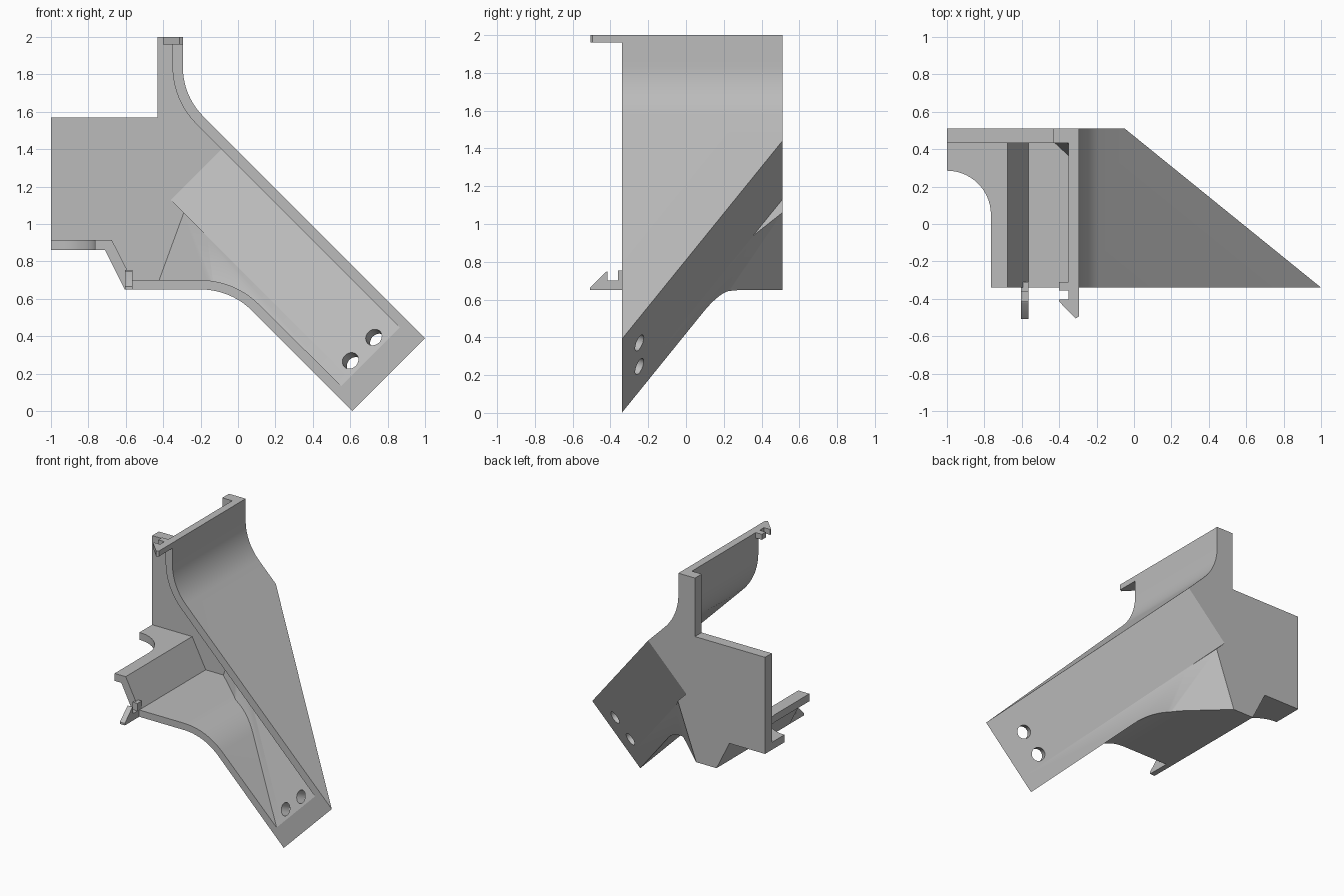
import bpy, bmesh
from math import sin, cos, radians
from mathutils import Vector

if "Cube" in bpy.data.objects:
    bpy.data.objects.remove(bpy.data.objects["Cube"])

FRONT, BACK, WALL = -0.34, 0.51, 0.078

grey = bpy.data.materials.new("plain_grey")
grey.use_nodes = True
grey.diffuse_color = (0.5, 0.5, 0.5, 1)
grey.node_tree.nodes["Principled BSDF"].inputs["Base Color"].default_value = (0.5, 0.5, 0.5, 1)


def make(name, bm):
    bmesh.ops.recalc_face_normals(bm, faces=bm.faces[:])
    mesh = bpy.data.meshes.new(name)
    bm.to_mesh(mesh)
    bm.free()
    mesh.materials.append(grey)
    ob = bpy.data.objects.new(name, mesh)
    bpy.context.collection.objects.link(ob)
    return ob


def prism(name, points, axis, start, end):
    """Extrude a flat outline along one axis."""
    place = {"x": lambda u, v: (start, u, v),
             "y": lambda u, v: (u, start, v),
             "z": lambda u, v: (u, v, start)}[axis]
    bm = bmesh.new()
    face = bm.faces.new([bm.verts.new(place(u, v)) for u, v in points])
    grown = bmesh.ops.extrude_face_region(bm, geom=[face])["geom"]
    shift = Vector([(end - start) * (a == axis) for a in "xyz"])
    bmesh.ops.translate(bm, vec=shift, verts=[g for g in grown if isinstance(g, bmesh.types.BMVert)])
    return make(name, bm)


def half_spaces(name, planes):
    """Large block kept only on the positive side of every plane."""
    bm = bmesh.new()
    bmesh.ops.create_cube(bm, size=6)
    for point, normal in planes:
        cut = bmesh.ops.bisect_plane(bm, geom=bm.verts[:] + bm.edges[:] + bm.faces[:],
                                     plane_co=point, plane_no=normal, clear_inner=True)["geom_cut"]
        bmesh.ops.edgeloop_fill(bm, edges=[g for g in cut if isinstance(g, bmesh.types.BMEdge)])
    return make(name, bm)


def subtract(ob, cutter):
    mod = ob.modifiers.new("cut", "BOOLEAN")
    mod.operation, mod.solver, mod.object = "DIFFERENCE", "EXACT", cutter
    bpy.context.view_layer.objects.active = ob
    bpy.ops.object.modifier_apply(modifier=mod.name)
    bpy.data.objects.remove(cutter)


def arc(cx, cy, r, a0, a1, steps=10):
    angles = [radians(a0 + (a1 - a0) * i / steps) for i in range(steps + 1)]
    return [(cx + r * cos(a), cy + r * sin(a)) for a in angles]


def slope_back(ob, dy):
    """Trim the rear with the slanted plane and the lower corner facet."""
    slant = (Vector((0.61, FRONT + dy, 0)), Vector((0.405, 1, -0.405)))
    ridge = (Vector((0.77, 0, 0)), Vector((1, 0, 1)))
    facet = (Vector((-0.44, BACK + dy, 0.65)), Vector((0.0656, 0.0708, -0.024)))
    subtract(ob, half_spaces("slant_cutter", [slant, ridge]))
    subtract(ob, half_spaces("facet_cutter", [slant, facet]))


# Outer body
upper, lower = (0.08, 1.84), (-0.2, 0.26)
outline = [(-1, 0.86), (-0.71, 0.86), (-0.605, 0.65)]
outline += arc(*lower, 0.39, 90, 45)
outline += [(0.61, 0), (1, 0.39)]
outline += arc(*upper, 0.375, 225, 180)
outline += [(-0.295, 2), (-0.43, 2), (-0.43, 1.57), (-1, 1.57)]
body = prism("chute_body", outline, "y", FRONT, BACK)
slope_back(body, 0)

# Hollow inside, open to the front and the side
hollow = [(-1.2, 0.915), (-0.675, 0.915), (-0.565, 0.7)]
hollow += arc(*lower, 0.44, 90, 45)
hollow += [(0.95, -0.26), (1.3, 0.01)]
hollow += arc(*upper, 0.43, 225, 180)
hollow += [(-0.35, 2.2), (-1.2, 2.2)]
cavity = prism("cavity_cutter", hollow, "y", -0.8, BACK - WALL)
slope_back(cavity, -WALL)
subtract(body, cavity)

# Rounded notch in the side shelf
notch = [(-1.2, -0.6), (-0.765, -0.6)] + arc(-1, 0.05, 0.235, 0, 90, 14) + [(-1.2, 0.285)]
subtract(body, prism("notch_cutter", notch, "z", 0.8, 1))

# Two screw holes, square to the slanted wall
axis = Vector((0.405, 1, -0.405)).normalized()
for x, z in ((0.615, 0.255), (0.74, 0.38)):
    bpy.ops.mesh.primitive_cylinder_add(vertices=32, radius=0.046, depth=0.4,
                                        location=(x, -0.27, z),
                                        rotation=axis.to_track_quat("Z", "Y").to_euler())
    subtract(body, bpy.context.object)

# Snap hooks
top_hook = [(-0.35, -0.31), (-0.4, -0.31), (-0.4, -0.355), (-0.35, -0.355), (-0.35, -0.405),
            (-0.4, -0.405), (-0.4, -0.415), (-0.312, -0.505), (-0.295, -0.495), (-0.295, FRONT),
            (-0.35, FRONT)]
bottom_hook = [(-0.31, 0.7), (-0.31, 0.755), (-0.36, 0.755), (-0.36, 0.7), (-0.415, 0.7),
               (-0.415, 0.75), (-0.425, 0.745), (-0.507, 0.665), (-0.507, 0.65), (FRONT, 0.65),
               (FRONT, 0.7)]
parts = [body,
         prism("top_hook", top_hook, "z", 1.96, 2),
         prism("bottom_hook", bottom_hook, "x", -0.605, -0.565)]

# Soft curves with crisp edges
bpy.ops.object.select_all(action="DESELECT")
for ob in parts:
    ob.select_set(True)
bpy.context.view_layer.objects.active = body
bpy.ops.object.shade_smooth_by_angle(angle=radians(25))
